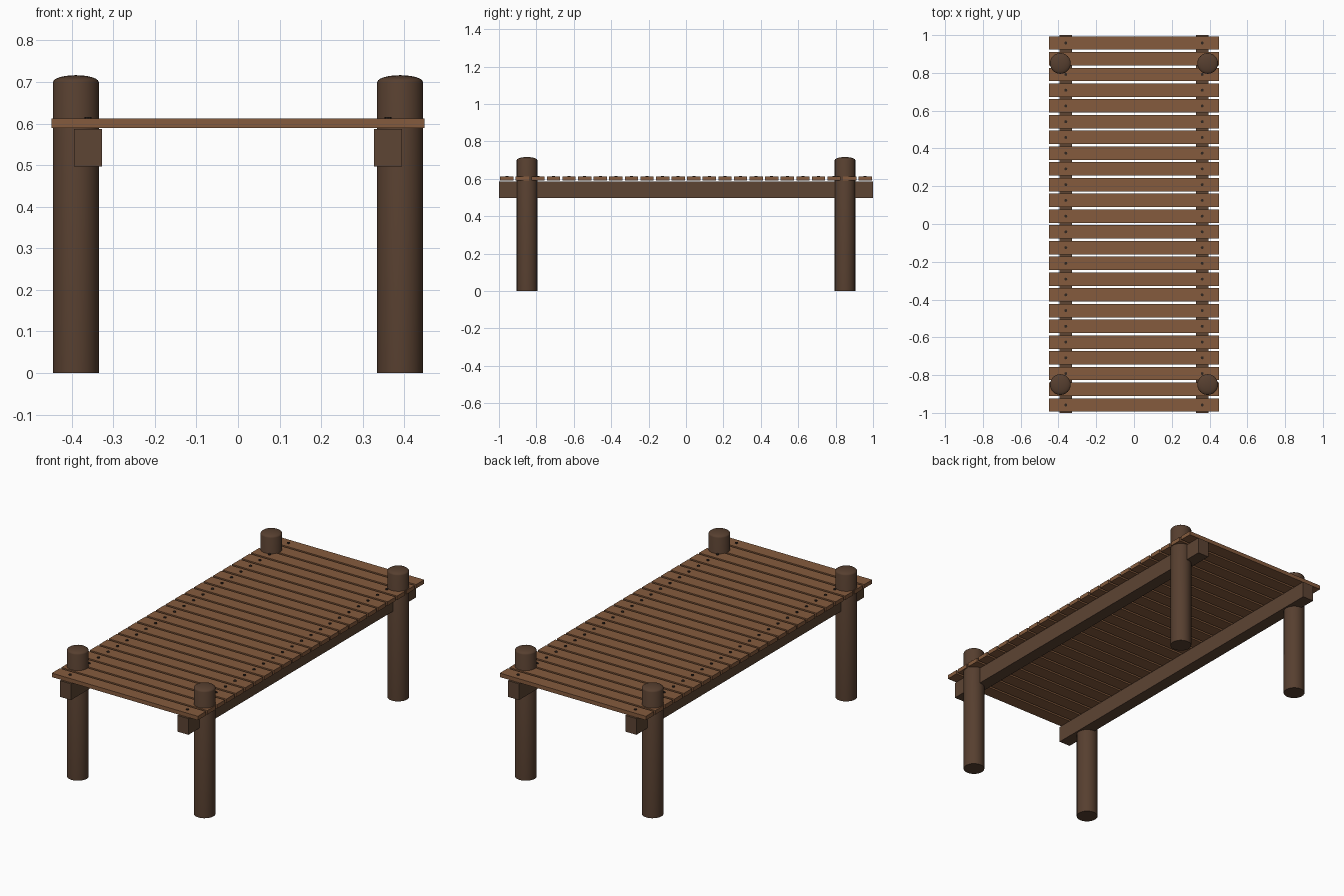
import bpy, bmesh, math

if "Cube" in bpy.data.objects:
    bpy.data.objects.remove(bpy.data.objects["Cube"])

def material(name, rgb):
    m = bpy.data.materials.new(name)
    m.diffuse_color = (*rgb, 1)
    m.use_nodes = True
    m.node_tree.nodes["Principled BSDF"].inputs["Base Color"].default_value = m.diffuse_color
    return m

PLANK = material("plank_wood", (0.235, 0.105, 0.047))
POST = material("post_wood", (0.095, 0.050, 0.029))
BEAM = material("beam_wood", (0.11, 0.058, 0.033))
NAIL = material("nail_metal", (0.03, 0.02, 0.015))

def box(name, center, size, mat):
    bpy.ops.mesh.primitive_cube_add(size=1, location=center)
    ob = bpy.context.object
    ob.name = name
    ob.scale = size
    bpy.ops.object.transform_apply(location=False, rotation=False, scale=True)
    ob.data.materials.append(mat)
    return ob

def lathe(name, profile, location, sides, mat):
    """Revolve (radius, z) points; radius 0 at both ends closes the solid."""
    bm = bmesh.new()
    vs = [bm.verts.new((r, 0, z)) for r, z in profile]
    edges = [bm.edges.new(p) for p in zip(vs, vs[1:])]
    bmesh.ops.spin(bm, geom=vs + edges, cent=(0, 0, 0), axis=(0, 0, 1),
                   angle=2 * math.pi, steps=sides)
    bmesh.ops.remove_doubles(bm, verts=bm.verts, dist=1e-5)
    bmesh.ops.recalc_face_normals(bm, faces=bm.faces)
    me = bpy.data.meshes.new(name)
    bm.to_mesh(me)
    bm.free()
    ob = bpy.data.objects.new(name, me)
    ob.location = location
    bpy.context.collection.objects.link(ob)
    me.materials.append(mat)
    bpy.ops.object.select_all(action='DESELECT')
    ob.select_set(True)
    bpy.context.view_layer.objects.active = ob
    bpy.ops.object.shade_smooth_by_angle(angle=math.radians(35))
    return ob

# Round posts with low domed tops
R, TOP, DOME = 0.055, 0.70, 0.0165
post_profile = [(0, 0), (R, 0)]
post_profile += [(R * math.cos(a), TOP + DOME * math.sin(a))
                 for a in (math.radians(15 * i) for i in range(6))]
post_profile += [(0, TOP + DOME)]
for sx, side in ((-1, "left"), (1, "right")):
    for sy, end in ((-1, "front"), (1, "back")):
        lathe(f"{end}_{side}_post", post_profile, (0.39 * sx, 0.85 * sy, 0), 24, POST)

# Long support beams
for sx, side in ((-1, "left"), (1, "right")):
    box(f"{side}_beam", (0.361 * sx, 0, 0.542), (0.068, 2.0, 0.09), BEAM)

# Deck planks, each with a nail over either beam
COUNT = 24
PITCH = 2.0 / COUNT
nail_profile = [(0, 0.600), (0.008, 0.600), (0.008, 0.616), (0, 0.616)]
for i in range(COUNT):
    y = -1 + PITCH * (i + 0.5)
    box(f"plank_{i + 1:02d}", (0, y, 0.601), (0.898, 0.071, 0.022), PLANK)
    for sx, side in ((-1, "left"), (1, "right")):
        lathe(f"{side}_nail_{i + 1:02d}", nail_profile, (0.361 * sx, y, 0), 8, NAIL)
